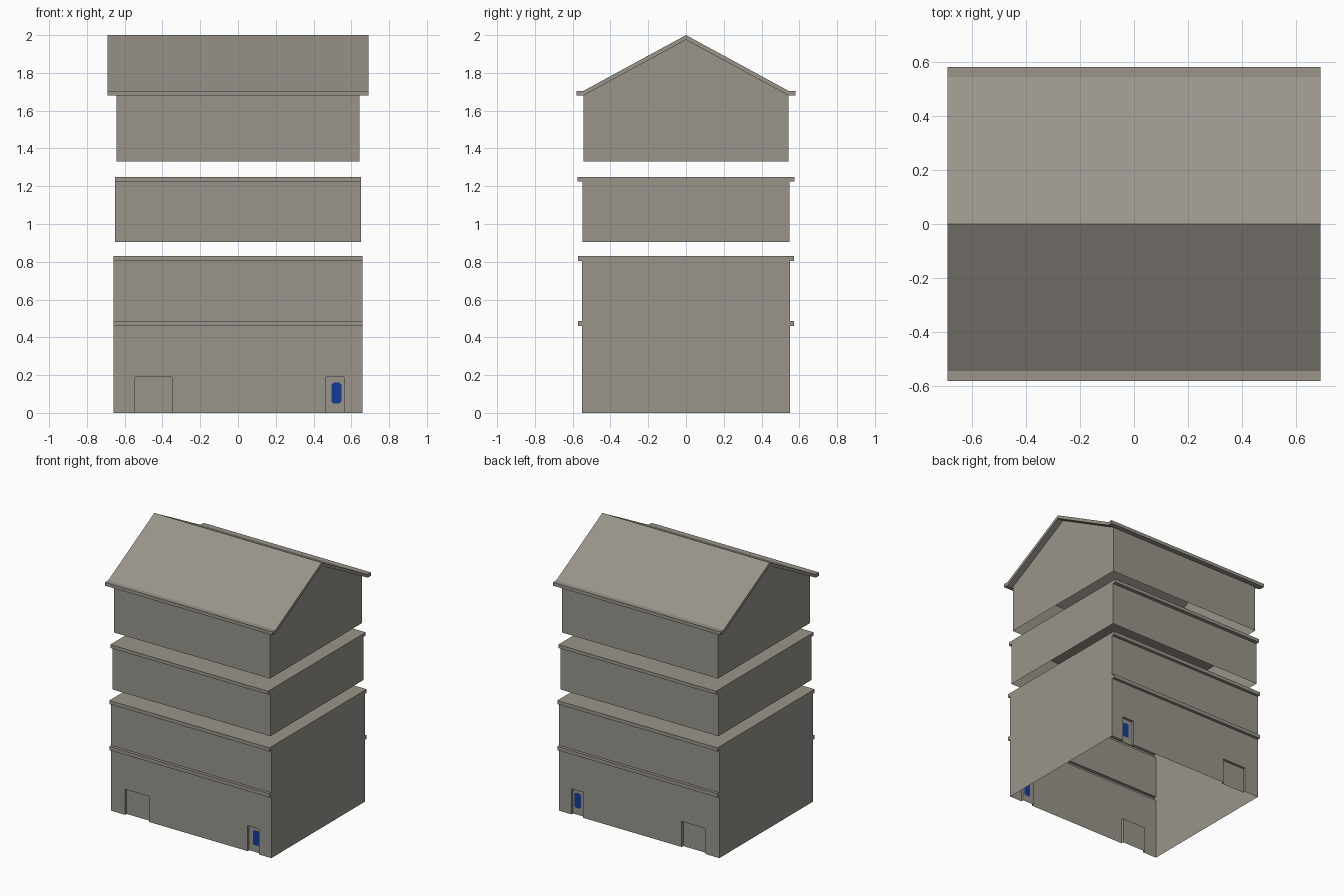
import bpy

if "Cube" in bpy.data.objects:
    bpy.data.objects.remove(bpy.data.objects["Cube"])

# Flat colours
def material(name, rgb):
    m = bpy.data.materials.new(name)
    m.diffuse_color = (*rgb, 1)
    m.use_nodes = True
    m.node_tree.nodes["Principled BSDF"].inputs["Base Color"].default_value = m.diffuse_color
    return m

STONE = material("grey_stone", (0.32, 0.30, 0.26))
BLUE = material("blue_glass", (0.006, 0.045, 0.32))


def finish(name, polys, colours=None):
    """Join polygons (front half of a part) and mirror them to the back."""
    verts, faces = [], []
    for p in polys:
        faces.append(range(len(verts), len(verts) + len(p)))
        verts += p
    me = bpy.data.meshes.new(name)
    me.from_pydata(verts, [], [list(f) for f in faces])
    me.materials.append(STONE)
    me.materials.append(BLUE)
    for i in colours or []:
        me.polygons[i].material_index = 1
    ob = bpy.data.objects.new(name, me)
    bpy.context.collection.objects.link(ob)
    mirror = ob.modifiers.new("front_to_back", 'MIRROR')
    mirror.use_axis = (False, True, False)
    return ob


def strip(hx, prof):
    """Faces swept along x from consecutive (y, z) profile points."""
    return [[(-hx, *a), (hx, *a), (hx, *b), (-hx, *b)]
            for a, b in zip(prof, prof[1:])]


def caps(hx, prof):
    """End walls closing a profile at both x ends."""
    return [[(-hx, *p) for p in prof], [(hx, *p) for p in reversed(prof)]]


def rect(x0, x1, z0, z1, y):
    return [(x0, y, z0), (x1, y, z0), (x1, y, z1), (x0, y, z1)]


# Lower storeys: open-bottom shell with two ledges, door openings left out
W, DOOR_H, WALL_Y, DEEP = 0.66, 0.19, -0.55, -0.532
lower = [(WALL_Y, 0), (WALL_Y, .46), (-.572, .46), (-.572, .487), (WALL_Y, .487),
         (WALL_Y, .803), (-.572, .803), (-.572, .83), (0, .83)]
polys = strip(W, lower[1:]) + caps(W, lower + [(0, 0)])
doors = [(-.545, -.35), (.465, .56)]
polys.append(rect(-W, W, DOOR_H, .46, WALL_Y))
for x0, x1 in [(-W, -.545), (-.35, .465), (.56, W)]:
    polys.append(rect(x0, x1, 0, DOOR_H, WALL_Y))
# Door reveals: two jambs and a lintel
for x0, x1 in doors:
    outer = [(x0, 0), (x0, DOOR_H), (x1, DOOR_H), (x1, 0)]
    for (xa, za), (xb, zb) in zip(outer, outer[1:]):
        polys.append([(xa, WALL_Y, za), (xa, DEEP, za),
                      (xb, DEEP, zb), (xb, WALL_Y, zb)])
finish("lower_storeys", polys)

# Wide plain door
finish("wide_door", [rect(*doors[0], 0, DOOR_H, DEEP)])

# Narrow door with an eight-sided blue pane cut into it
frame = rect(*doors[1], 0, DOOR_H, DEEP)
x0, x1, z0, z1, c = .495, .547, .05, .16, .01
pane = [(x, DEEP, z) for x, z in [
    (x0, z0 + c), (x0 + c, z0), (x1 - c, z0), (x1, z0 + c),
    (x1, z1 - c), (x1 - c, z1), (x0 + c, z1), (x0, z1 - c)]]
polys = [pane]
for i in range(4):
    a, b = pane[2 * i], pane[2 * i + 1]
    polys.append([frame[i], b, a])
    polys.append([frame[i], frame[(i + 1) % 4], pane[(2 * i + 2) % 8], b])
finish("narrow_door", polys, colours=[0])

# Middle storey with a top ledge
mid = [(-.548, .905), (-.548, 1.225), (-.575, 1.225), (-.575, 1.25), (0, 1.25)]
finish("middle_storey", strip(.65, mid) + caps(.65, mid + [(0, .905)]))

# Attic walls with gable ends
attic = [(-.543, 1.33), (-.543, 1.68)]
finish("attic_walls", strip(.643, attic) +
       caps(.643, attic + [(0, 1.975), (0, 1.33)]))

# Gable roof slab with square eaves
roof = [(0, 1.975), (-.543, 1.68), (-.58, 1.68), (-.58, 1.705), (-.543, 1.705), (0, 2)]
finish("gable_roof", strip(.69, roof) + caps(.69, roof))
